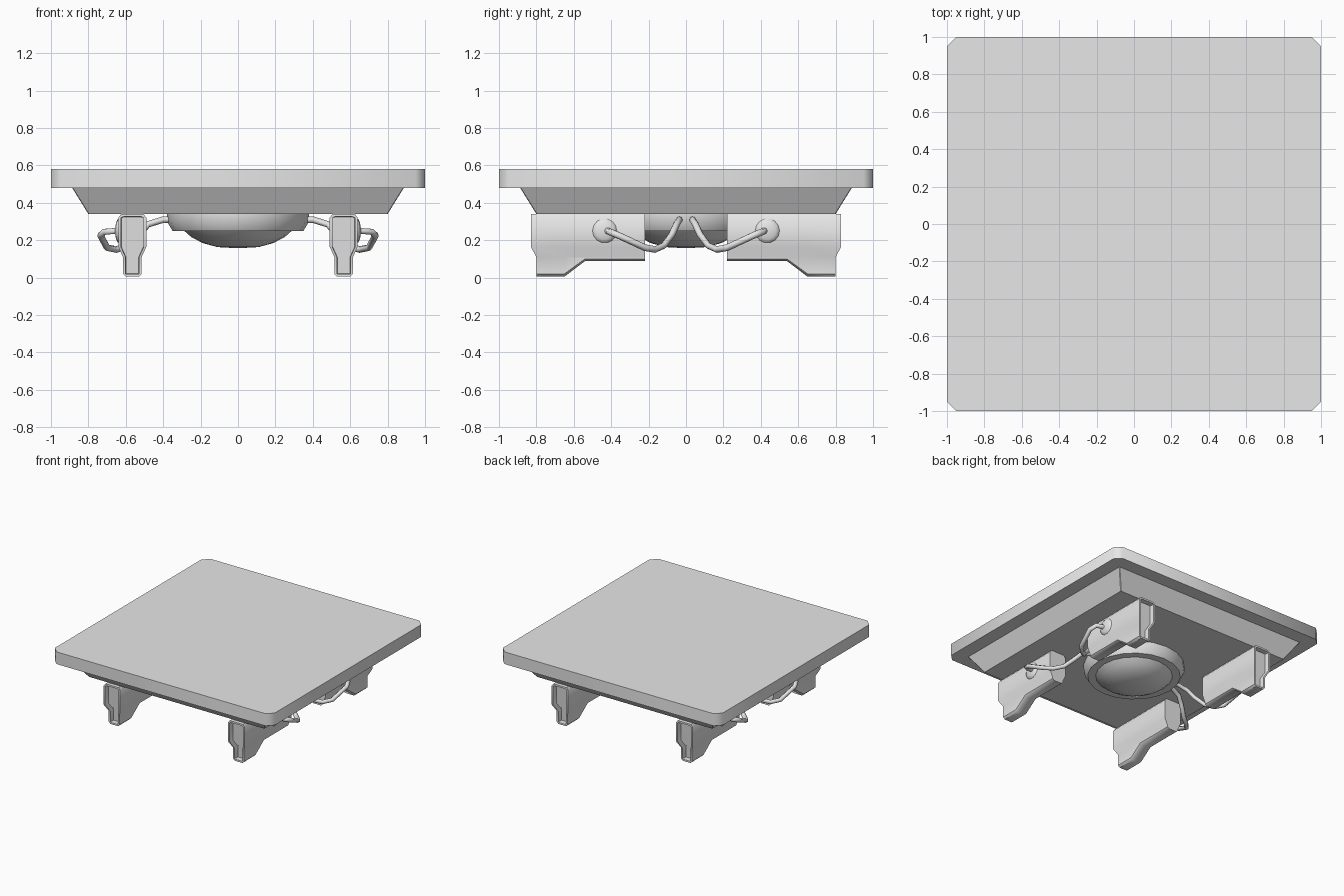
import bpy, math
from mathutils import Vector

if "Cube" in bpy.data.objects:
    bpy.data.objects.remove(bpy.data.objects["Cube"], do_unlink=True)

grey = bpy.data.materials.new("plain grey")
grey.use_nodes = True
grey.diffuse_color = (0.8, 0.8, 0.8, 1)
grey.node_tree.nodes["Principled BSDF"].inputs["Base Color"].default_value = (0.8, 0.8, 0.8, 1)


def loft(name, rings, angle=35, flip=False):
    """Skin a list of equal-length closed rings and cap both ends."""
    n = len(rings[0])
    verts = [p for r in rings for p in r]
    faces = [list(range(n))[::-1], [len(verts) - n + i for i in range(n)]]
    for k in range(len(rings) - 1):
        for i in range(n):
            j = (i + 1) % n
            faces.append([k * n + i, k * n + j, k * n + n + j, k * n + n + i])
    if flip:
        faces = [f[::-1] for f in faces]
    mesh = bpy.data.meshes.new(name)
    mesh.from_pydata(verts, [], faces)
    mesh.materials.append(grey)
    obj = bpy.data.objects.new(name, mesh)
    bpy.context.collection.objects.link(obj)
    bpy.ops.object.select_all(action="DESELECT")
    obj.select_set(True)
    bpy.context.view_layer.objects.active = obj
    bpy.ops.object.shade_smooth_by_angle(angle=math.radians(angle))
    return obj


def square(half, cut, z):
    """Square ring with clipped corners."""
    a, b = half, half - cut
    return [(a, -b, z), (a, b, z), (b, a, z), (-b, a, z),
            (-a, b, z), (-a, -b, z), (-b, -a, z), (b, -a, z)]


def circle(r, z, n=20):
    return [(r * math.cos(math.tau * i / n), r * math.sin(math.tau * i / n), z) for i in range(n)]


# Platform slab and tapered underside
loft("platform_slab", [square(1, 0.05, 0.48), square(1, 0.05, 0.58)], 50)
loft("tapered_underside", [square(0.80, 0.004, 0.34), square(0.89, 0.004, 0.485)], 30)

# Round hub and its bulging lens
loft("hub_ring", [circle(0.29, 0.265), circle(0.29, 0.25), circle(0.35, 0.25),
                  circle(0.38, 0.30), circle(0.38, 0.345)])
loft("hub_lens", [circle(r, z) for r, z in
                  [(0.02, 0.158), (0.11, 0.163), (0.19, 0.185), (0.25, 0.217), (0.29, 0.252)]], 45)

# Leg cross-section: broad head, narrow foot (half width, height)
half_key = [(0.035, 0.005), (0.05, 0.02), (0.05, 0.11), (0.075, 0.165), (0.075, 0.32), (0.06, 0.34)]
key = half_key + [(-x, z) for x, z in reversed(half_key)]
LEG_X = 0.565


def leg_ring(sx, sy, y, floor=0.005, inset=0.0, front=False):
    ring = []
    for x, z in key:
        x -= math.copysign(inset, x)
        z = min(max(z, floor + (0.012 if abs(x) > 0.04 else 0), 0.005 + inset), 0.34 - inset)
        setback = 0.03 if front and z < 0.14 else 0
        ring.append((sx * (LEG_X + x), sy * (y - setback), z))
    return ring


def cable(name, points, radius):
    curve = bpy.data.curves.new(name, "CURVE")
    curve.dimensions = "3D"
    curve.bevel_depth = radius
    curve.bevel_resolution = 1
    curve.use_fill_caps = True
    spline = curve.splines.new("POLY")
    spline.points.add(len(points) - 1)
    for p, co in zip(spline.points, points):
        p.co = (*co, 1)
    curve.materials.append(grey)
    obj = bpy.data.objects.new(name, curve)
    bpy.context.collection.objects.link(obj)


cable_path = [(0.645, 0.42, 0.25), (0.715, 0.41, 0.245), (0.735, 0.36, 0.225),
              (0.70, 0.22, 0.16), (0.65, 0.165, 0.15), (0.59, 0.12, 0.17),
              (0.53, 0.075, 0.23), (0.48, 0.05, 0.285), (0.40, 0.035, 0.31), (0.34, 0.035, 0.31)]

for sx, side in ((1, "left"), (-1, "right")):
    for sy, end in ((-1, "front"), (1, "back")):
        tag = f"{end}_{side}"
        # Leg with a recessed outer end
        rings = [leg_ring(sx, sy, 0.79, inset=0.016, front=True),
                 leg_ring(sx, sy, 0.83, inset=0.014, front=True),
                 leg_ring(sx, sy, 0.83, front=True),
                 leg_ring(sx, sy, 0.65),
                 leg_ring(sx, sy, 0.54, floor=0.088),
                 leg_ring(sx, sy, 0.22, floor=0.088)]
        loft("leg_" + tag, rings, 40, flip=sx * sy < 0)
        # Domed socket on the outer side of the leg
        discs = []
        for r, d in ((0.067, 0.0), (0.064, 0.008), (0.045, 0.017), (0.015, 0.022)):
            discs.append([(sx * (LEG_X + 0.07 + d), sy * (0.435 + x), 0.25 + y)
                          for x, y, _ in circle(r, 0, 14)])
        loft("socket_" + tag, discs, 50, flip=sx * sy < 0)
        # Cable from socket to hub
        cable("cable_" + tag, [Vector((sx * x, sy * y, z)) for x, y, z in cable_path], 0.018)
